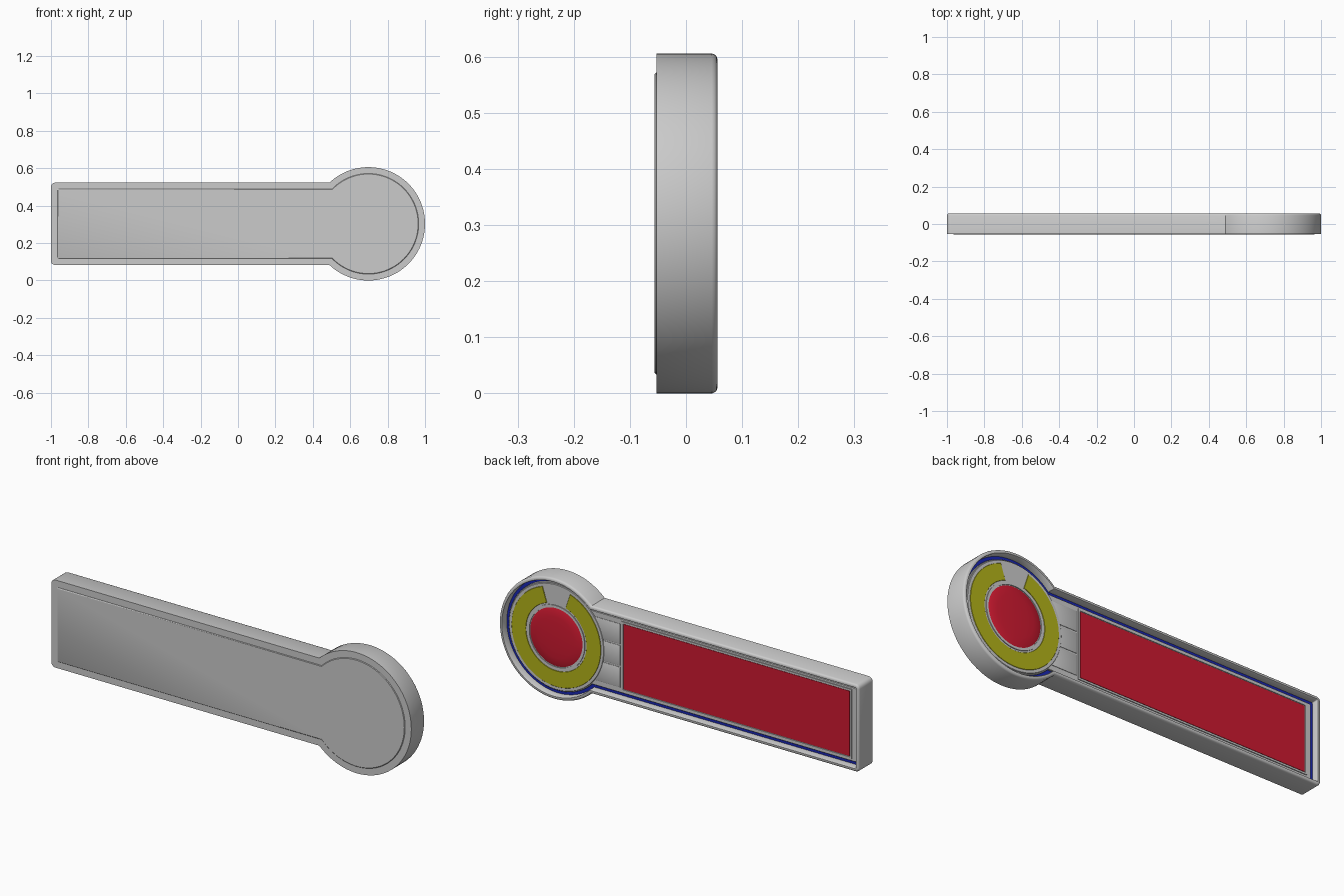
import bpy, bmesh
from math import sin, cos, pi, asin, sqrt, radians

if "Cube" in bpy.data.objects:
    bpy.data.objects.remove(bpy.data.objects["Cube"])

CX, CZ, R, H = 0.697, 0.303, 0.303, 0.22   # round head centre/radius, handle half height


def material(name, color):
    m = bpy.data.materials.new(name)
    m.diffuse_color = (*color, 1)
    m.use_nodes = True
    m.node_tree.nodes["Principled BSDF"].inputs["Base Color"].default_value = m.diffuse_color
    return m


RED = material("red", (0.62, 0.01, 0.03))
YELLOW = material("yellow", (0.45, 0.45, 0.01))
BLUE = material("blue", (0.01, 0.02, 0.45))


def outline(d):
    """Handle plus round head, moved inwards by d, as (x, z) points."""
    r, h = R - d, H - d
    a = asin(h / r)
    n = 72
    pts = []
    for i in range(n + 1):
        t = -(pi - a) + 2 * (pi - a) * i / n
        pts.append((CX + r * cos(t), CZ + r * sin(t)))
    c = max(0.022 - d, 0.004)
    for sz, start in ((1, pi / 2), (-1, pi)):
        for i in range(6):
            t = start + pi / 2 * i / 5
            pts.append((-1 + d + c + c * cos(t), CZ + sz * (h - c) + c * sin(t)))
    return pts


def disc(r, n=72):
    return [(CX + r * cos(2 * pi * i / n), CZ + r * sin(2 * pi * i / n)) for i in range(n)]


def rect(x0, x1, z0, z1, d=0.0):
    return [(x0 + d, z0 + d), (x1 - d, z0 + d), (x1 - d, z1 - d), (x0 + d, z1 - d)]


def sector(r0, r1, gap, d=0.0, n=64):
    """Ring with an opening of +-gap degrees at the top."""
    a0 = pi / 2 + radians(gap) + d / r0
    a1 = pi / 2 + 2 * pi - radians(gap) - d / r0
    ts = [a0 + (a1 - a0) * i / n for i in range(n + 1)]
    out = [(CX + (r1 - d) * cos(t), CZ + (r1 - d) * sin(t)) for t in ts]
    inn = [(CX + (r0 + d) * cos(t), CZ + (r0 + d) * sin(t)) for t in reversed(ts)]
    return out + inn


def loft(name, loops, mat=None, closed=False):
    """Skin a list of (outline, y) loops; cap the ends or close into a ring."""
    bm = bmesh.new()
    rows = [[bm.verts.new((x, y, z)) for x, z in pts] for pts, y in loops]
    pairs = list(zip(rows, rows[1:]))
    if closed:
        pairs.append((rows[-1], rows[0]))
    else:
        bm.faces.new(rows[0])
        bm.faces.new(rows[-1])
    for a, b in pairs:
        for i in range(len(a)):
            j = (i + 1) % len(a)
            bm.faces.new((a[i], a[j], b[j], b[i]))
    bmesh.ops.recalc_face_normals(bm, faces=bm.faces)
    me = bpy.data.meshes.new(name)
    bm.to_mesh(me)
    bm.free()
    ob = bpy.data.objects.new(name, me)
    bpy.context.collection.objects.link(ob)
    if mat:
        me.materials.append(mat)
    bpy.ops.object.select_all(action='DESELECT')
    ob.select_set(True)
    bpy.context.view_layer.objects.active = ob
    bpy.ops.object.shade_smooth_by_angle(angle=radians(35))
    return ob


# body shell with rounded back rim and recessed floor
loft("body_shell", [(outline(d), y) for d, y in (
    (0, -0.053), (0, 0.046), (0.002, 0.051), (0.005, 0.0545), (0.01, 0.056),
    (0.016, 0.056), (0.018, 0.053), (0.018, 0.014))])

# thin raised front plate
loft("front_plate", [(outline(0.034), -0.05), (outline(0.034), -0.0535),
                     (outline(0.037), -0.056)])

# blue strip on the floor of the rim groove
loft("blue_strip", [(outline(d), y) for d, y in (
    (0.0185, 0.0135), (0.0185, 0.02), (0.034, 0.02), (0.034, 0.0135))], BLUE, closed=True)

# inner deck inside the groove
loft("inner_deck", [(outline(0.034), 0.013), (outline(0.034), 0.026), (outline(0.036), 0.028)])

# long red panel with a slim frame
X0, X1, Z0, Z1 = -0.93, 0.325, 0.14, 0.466
loft("panel_frame", [(rect(X0, X1, Z0, Z1, d), y) for d, y in (
    (-0.012, 0.027), (-0.012, 0.032), (-0.003, 0.032), (-0.003, 0.027))], closed=True)
loft("red_panel", [(rect(X0, X1, Z0, Z1), 0.026), (rect(X0, X1, Z0, Z1), 0.030)], RED)

# three buttons between panel and dial
step = (Z1 - Z0) / 3
for k in range(3):
    b = (0.345, 0.5, Z0 + k * step + 0.004, Z0 + (k + 1) * step - 0.004)
    loft(f"button_{k + 1}", [(rect(*b), 0.027), (rect(*b), 0.030), (rect(*b, 0.003), 0.0315)])

# round dial: base, edge ring, yellow open ring, red centre
loft("dial_base", [(disc(0.264), 0.02), (disc(0.264), 0.031), (disc(0.262), 0.033)])
loft("yellow_ring", [(sector(0.168, 0.248, 18), 0.032), (sector(0.168, 0.248, 18), 0.034),
                     (sector(0.168, 0.248, 18, 0.001), 0.035)], YELLOW)
loft("centre_ring", [(disc(r), y) for r, y in (
    (0.16, 0.032), (0.16, 0.037), (0.148, 0.037), (0.148, 0.032))], closed=True)
loft("red_centre", [(disc(0.145), 0.032)] + [
    (disc(0.145 * cos(t)), 0.033 + 0.01 * sin(t))
    for t in (radians(a) for a in (0, 25, 45, 60, 72, 82, 88))], RED)
